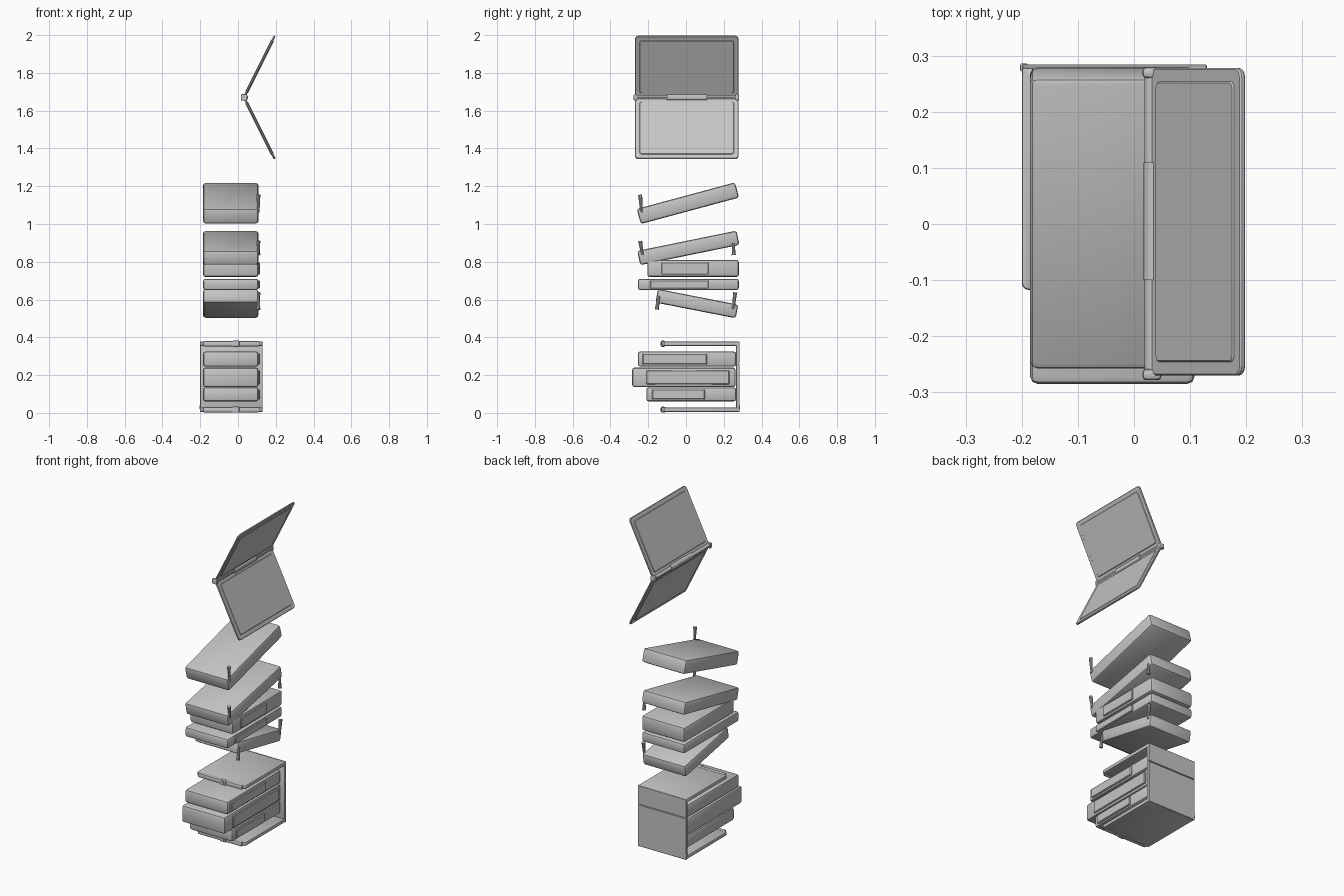
import bpy, bmesh, math
from mathutils import Vector

cube = bpy.data.objects.get("Cube")
if cube:
    bpy.data.objects.remove(cube, do_unlink=True)

grey = bpy.data.materials.new("plain grey")
grey.use_nodes = True
colour = (0.56, 0.56, 0.56, 1)
grey.diffuse_color = colour
grey.node_tree.nodes["Principled BSDF"].inputs["Base Color"].default_value = colour


def finish(name, bm, loc, rot=(0, 0, 0)):
    mesh = bpy.data.meshes.new(name)
    bm.to_mesh(mesh)
    bm.free()
    mesh.materials.append(grey)
    ob = bpy.data.objects.new(name, mesh)
    bpy.context.collection.objects.link(ob)
    ob.location, ob.rotation_euler = loc, rot
    bpy.ops.object.select_all(action='DESELECT')
    ob.select_set(True)
    bpy.context.view_layer.objects.active = ob
    bpy.ops.object.shade_smooth_by_angle(angle=math.radians(30))
    return ob


def box(name, size, loc, rot=(0, 0, 0), bevel=0.01, segments=2, corner=0):
    """Box with optional rounded plan corners, then softened edges."""
    bm = bmesh.new()
    bmesh.ops.create_cube(bm, size=1)
    bmesh.ops.scale(bm, vec=size, verts=bm.verts)
    if corner:
        upright = [e for e in bm.edges
                   if abs(e.verts[0].co.z - e.verts[1].co.z) > 1e-5]
        bmesh.ops.bevel(bm, geom=upright, offset=corner, segments=3,
                        profile=0.5, affect='EDGES')
    if bevel:
        sharp = [e for e in bm.edges if e.calc_face_angle(0) > 0.9]
        bmesh.ops.bevel(bm, geom=sharp, offset=bevel, segments=segments,
                        profile=0.5, affect='EDGES')
    return finish(name, bm, loc, rot)


def rod(name, start, end, r1, r2, sides=10):
    a, b = Vector(start), Vector(end)
    bm = bmesh.new()
    bmesh.ops.create_cone(bm, cap_ends=True, segments=sides,
                          radius1=r1, radius2=r2, depth=(b - a).length)
    rot = (b - a).to_track_quat('Z', 'Y').to_euler()
    return finish(name, bm, (a + b) / 2, rot)


# Bevelled slabs, each given by the (y, z) centres of its front and back ends
LEFT, RIGHT = 0.108, -0.185


def slab(name, front, back, thick, pad=None):
    dy, dz = back[0] - front[0], back[1] - front[1]
    length, tilt = math.hypot(dy, dz), math.atan2(dz, dy)
    mid = ((LEFT + RIGHT) / 2, (front[0] + back[0]) / 2, (front[1] + back[1]) / 2)
    box(name, (LEFT - RIGHT, length, thick), mid, (tilt, 0, 0), 0.013)
    if pad:  # thin raised strip on the left side
        box(name + "_side_strip", (0.016, pad[1] - pad[0], thick * 0.72),
            (LEFT, (pad[0] + pad[1]) / 2, mid[2]), (tilt, 0, 0), 0.004, 1)


slab("floating_slab", (-0.25, 1.04), (0.27, 1.18), 0.083)
slab("upper_tilted_slab", (-0.25, 0.82), (0.275, 0.927), 0.077)
slab("upper_flat_slab", (-0.205, 0.765), (0.28, 0.765), 0.09, (-0.13, 0.12))
slab("lower_flat_slab", (-0.255, 0.68), (0.28, 0.68), 0.06, (-0.19, 0.12))
slab("lower_tilted_slab", (-0.155, 0.62), (0.27, 0.537), 0.073)
slab("case_top_slab", (-0.255, 0.285), (0.265, 0.285), 0.08, (-0.23, 0.11))
slab("case_middle_slab", (-0.285, 0.188), (0.262, 0.188), 0.104, (-0.21, 0.23))
slab("case_bottom_slab", (-0.21, 0.098), (0.265, 0.098), 0.075, (-0.18, 0.1))

# Tapered side pins on the left, wider at the free end
pins = [
    ("floating_front_pin", (-0.235, 1.06), (-0.243, 1.155)),
    ("upper_front_pin", (-0.23, 0.835), (-0.243, 0.91)),
    ("upper_back_pin", (0.25, 0.9), (0.253, 0.835)),
    ("lower_front_pin", (-0.143, 0.62), (-0.155, 0.547)),
    ("lower_back_pin", (0.25, 0.55), (0.26, 0.638)),
]
for name, root, tip in pins:
    rod(name, (LEFT, *root), (LEFT, *tip), 0.006, 0.011)

# Open-fronted case: bottom and top plates joined by a back panel
CX, WIDE = -0.035, 0.33
for name, z in (("case_bottom", 0.017), ("case_top", 0.366)):
    box(name + "_plate", (WIDE, 0.395, 0.022), (CX, 0.08, z), bevel=0.005, corner=0.012)
    box(name + "_front_lip", (WIDE - 0.03, 0.024, 0.028), (CX, -0.117, z), bevel=0.007)
    box(name + "_clasp", (0.04, 0.02, 0.032), (-0.012, -0.122, z), bevel=0.005)
    rod(name + "_clasp_knob", (-0.012, -0.135, z), (-0.012, -0.115, z), 0.01, 0.01)
box("case_back_panel", (WIDE, 0.012, 0.372), (CX, 0.272, 0.191), bevel=0.004)
box("case_back_lower_skin", (WIDE, 0.008, 0.255), (CX, 0.28, 0.132), bevel=0.002, segments=1)
box("case_back_upper_skin", (WIDE, 0.008, 0.114), (CX, 0.28, 0.32), bevel=0.002, segments=1)
box("case_corner_tab", (0.014, 0.014, 0.02), (-0.196, 0.279, 0.03), bevel=0.003)

# Open cover: two mirrored leaves hinged on a barrel
HX, HZ, LEAF = 0.032, 1.67, 0.36
for name, side in (("upper", 1), ("lower", -1)):
    angle = side * math.atan2(0.325, 0.162)
    along = Vector((math.cos(angle), 0, math.sin(angle)))
    inward = Vector((math.sin(angle), 0, -math.cos(angle))) * side
    centre = Vector((HX, 0.004, HZ)) + along * (LEAF / 2 + 0.004)
    rot = (0, -angle, 0)
    box(name + "_leaf", (LEAF, 0.548, 0.011), centre, rot, 0.003, 1, corner=0.018)
    # raised inner and outer panels leave a border round the leaf
    for face, sign in (("inner", 1), ("outer", -1)):
        box(f"{name}_leaf_{face}_panel", (LEAF - 0.05, 0.5, 0.006),
            centre + inward * sign * 0.0055, rot, 0.0028, 1, corner=0.012)

rod("hinge_pin", (HX, -0.278, HZ), (HX, 0.28, HZ), 0.013, 0.013, 12)
rod("hinge_barrel", (HX + 0.003, -0.1, HZ), (HX + 0.003, 0.11, HZ), 0.018, 0.018, 12)
for name, y in (("front", -0.268), ("back", 0.27)):
    box(f"hinge_{name}_cap", (0.034, 0.02, 0.034), (HX, y, HZ), bevel=0.007)
